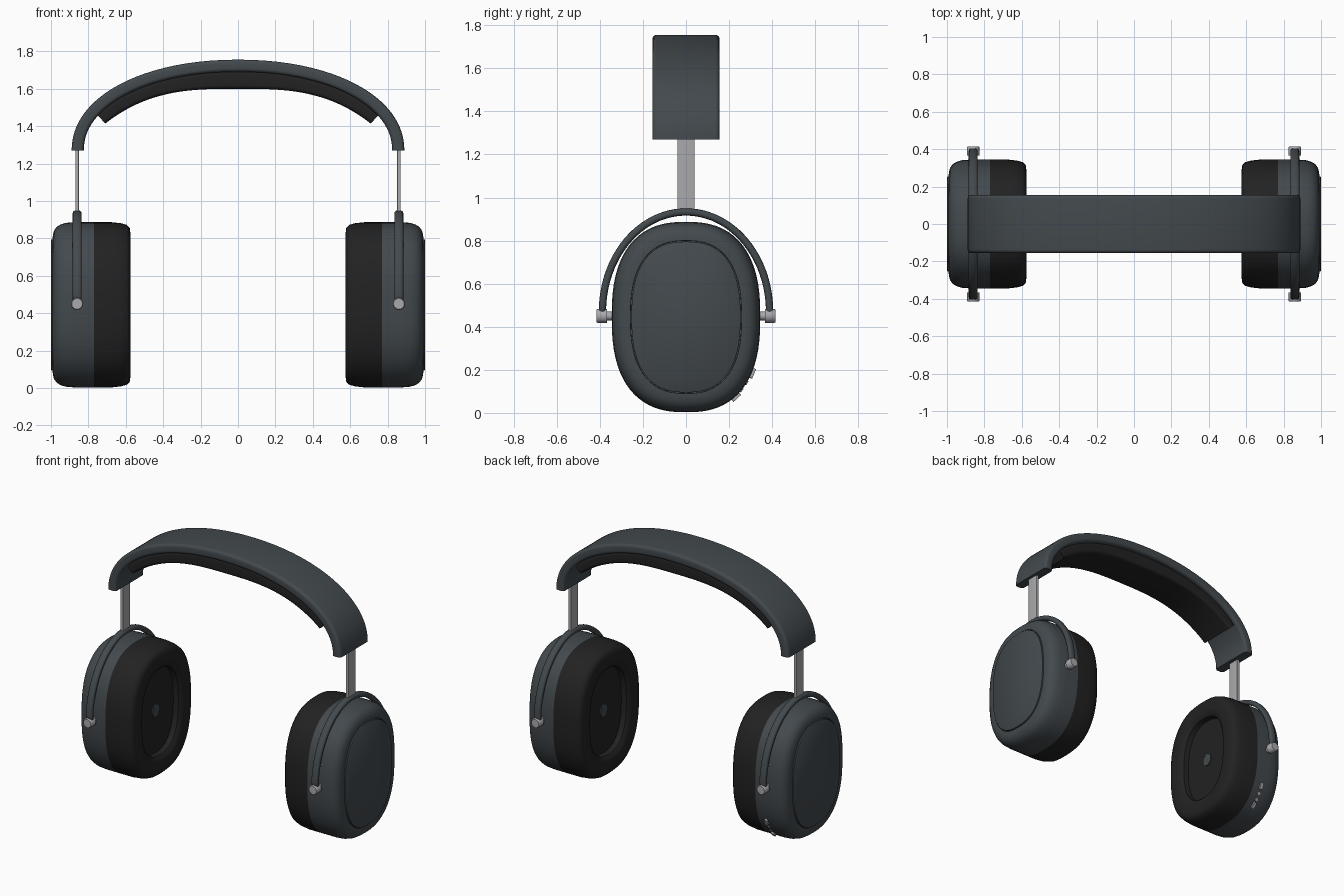
import bpy, bmesh, math
from mathutils import Vector

cube = bpy.data.objects.get("Cube")
if cube:
    bpy.data.objects.remove(cube, do_unlink=True)


def material(name, rgb):
    m = bpy.data.materials.new(name)
    m.use_nodes = True
    m.diffuse_color = (*rgb, 1)
    bsdf = next(n for n in m.node_tree.nodes if n.type == 'BSDF_PRINCIPLED')
    bsdf.inputs["Base Color"].default_value = (*rgb, 1)
    return m


SLATE = material("slate grey", (0.056, 0.067, 0.075))
BLACK = material("soft black", (0.016, 0.016, 0.016))
METAL = material("light metal", (0.40, 0.40, 0.42))


def loft(name, rings, mat, angle=40):
    """Skin a list of equal-length point rings and cap both ends."""
    bm = bmesh.new()
    rows = [[bm.verts.new(p) for p in ring] for ring in rings]
    for a, b in zip(rows, rows[1:]):
        for i in range(len(a)):
            j = (i + 1) % len(a)
            bm.faces.new((a[i], a[j], b[j], b[i]))
    bm.faces.new(rows[0])
    bm.faces.new(rows[-1])
    bmesh.ops.recalc_face_normals(bm, faces=bm.faces)
    mesh = bpy.data.meshes.new(name)
    bm.to_mesh(mesh)
    bm.free()
    mesh.materials.append(mat)
    mesh.polygons.foreach_set("use_smooth", [True] * len(mesh.polygons))
    mesh.set_sharp_from_angle(angle=math.radians(angle))
    ob = bpy.data.objects.new(name, mesh)
    bpy.context.scene.collection.objects.link(ob)
    return ob


def spow(v, e):
    return math.copysign(abs(v) ** e, v)


def oval(ry, rz, n=2.5, seg=72):
    """Superellipse outline as (y, z) pairs."""
    angles = [2 * math.pi * i / seg for i in range(seg)]
    return [(ry * spow(math.cos(a), 2 / n), rz * spow(math.sin(a), 2 / n)) for a in angles]


def rounded_rect(hu, hv, r, seg=5):
    pts = []
    for k, (su, sv) in enumerate(((1, 1), (-1, 1), (-1, -1), (1, -1))):
        for i in range(seg + 1):
            a = (k + i / seg) * math.pi / 2
            pts.append((su * (hu - r) + r * math.cos(a), sv * (hv - r) + r * math.sin(a)))
    return pts


def section(center, u_dir, v_dir, outline):
    return [Vector(center) + u_dir * u + v_dir * v for u, v in outline]


X, Y, Z = Vector((1, 0, 0)), Vector((0, 1, 0)), Vector((0, 0, 1))
CUP_Z, CUP_RY, CUP_RZ = 0.445, 0.345, 0.442


def cup_rings(side, profile):
    """Profile rows: distance outward along x, inset from the full outline."""
    return [section((side * x, 0, CUP_Z), Y, Z, oval(CUP_RY - i, CUP_RZ - i)) for x, i in profile]


shell = [(0.77, 0), (0.87, 0), (0.92, 0.004), (0.95, 0.013), (0.97, 0.026), (0.984, 0.046),
         (0.99, 0.07), (0.991, 0.087), (0.978, 0.088), (0.978, 0.092), (0.997, 0.092), (1, 0.096)]
cushion = [(0.77, 0), (0.68, 0), (0.625, 0.006), (0.594, 0.015), (0.579, 0.03), (0.575, 0.06),
           (0.575, 0.1), (0.58, 0.128), (0.595, 0.145), (0.63, 0.15)]

for side, label in ((1, "left"), (-1, "right")):
    # ear cup with grooved outer panel, and hollowed cushion
    loft(label + "_ear_shell", cup_rings(side, shell), SLATE)
    loft(label + "_ear_cushion", cup_rings(side, cushion), BLACK)
    loft(label + "_inner_disc",
         [section((side * x, 0, CUP_Z), Y, Z, oval(0.04, 0.045, 2, 12)) for x in (0.632, 0.623)], SLATE)

    # arched yoke around the cup
    tube = oval(0.024, 0.017, 2.6, 16)
    arch = [section((side * 0.86, 0.388, 0.44), X, Y, tube)]
    for i in range(49):
        a = math.pi * i / 48
        out = Vector((0, math.cos(a) / 0.388, math.sin(a) / 0.463)).normalized()
        arch.append(section((side * 0.86, 0.388 * math.cos(a), 0.47 + 0.463 * math.sin(a)), X, out, tube))
    arch.append(section((side * 0.86, -0.388, 0.44), X, Y, tube))
    loft(label + "_yoke", arch, SLATE, 60)

    # pivot pins at the yoke ends
    for end, where in ((-1, "front"), (1, "back")):
        loft(f"{label}_{where}_pivot",
             [section((side * 0.86, end * y, 0.45), X, Z, oval(r, r, 2, 12))
              for y, r in ((0.335, 0.02), (0.366, 0.02), (0.366, 0.033), (0.41, 0.033), (0.415, 0.029))], METAL)

    # flat slider bar
    loft(label + "_slider", [section((side * 0.86, 0, z), X, Y, rounded_rect(0.01, 0.04, 0.004))
                             for z in (0.925, 1.32)], METAL)

# headband swept along a superelliptic arc
A, B, N, BASE = 0.857, 0.4225, 2.1, 1.27
B = 0.453
rings = []
for i in range(65):
    a = math.pi * i / 64
    c, s = math.cos(a), math.sin(a)
    x, z = A * spow(c, 2 / N), B * abs(s) ** (2 / N)
    normal = Vector((spow(x / A, N - 1) / A, 0, (z / B) ** (N - 1) / B)).normalized()
    rings.append(section((x, 0, BASE + z), normal, Y, rounded_rect(0.0325, 0.156, 0.02)))
loft("headband", rings, SLATE)

# padding under the headband, between the band and a flatter lower curve
rings = []
for i in range(49):
    t = i / 24 - 1
    xu, xl = 0.75 * t, 0.71 * t
    top = Vector((xu, 0, BASE + 0.425 * (1 - (abs(xu) / 0.825) ** N) ** (1 / N)))
    low = Vector((xl, 0, 1.60 - 0.52 * abs(xl) ** 3))
    half = (top - low) / 2
    h = half.length
    rings.append(section((top + low) / 2, half.normalized(), Y,
                         rounded_rect(h, 0.135, min(0.02, h * 0.6))))
loft("headband_pad", rings, BLACK)

# control buttons along the lower back edge of the right cup
for k, (deg, length, rise) in enumerate(((-31, 0.024, 0.012), (-39, 0.011, 0.004),
                                         (-46, 0.011, 0.004), (-53, 0.024, 0.012))):
    a = math.radians(deg)
    y, z = CUP_RY * spow(math.cos(a), 0.8), CUP_RZ * spow(math.sin(a), 0.8)
    out = Vector((0, spow(y / CUP_RY, 1.5) / CUP_RY, spow(z / CUP_RZ, 1.5) / CUP_RZ)).normalized()
    base = Vector((-0.83, y, CUP_Z + z))
    loft(f"button_{k + 1}", [section(base + out * d, X, X.cross(out), rounded_rect(0.011, length, 0.0105))
                             for d in (-0.01, rise)], METAL)
